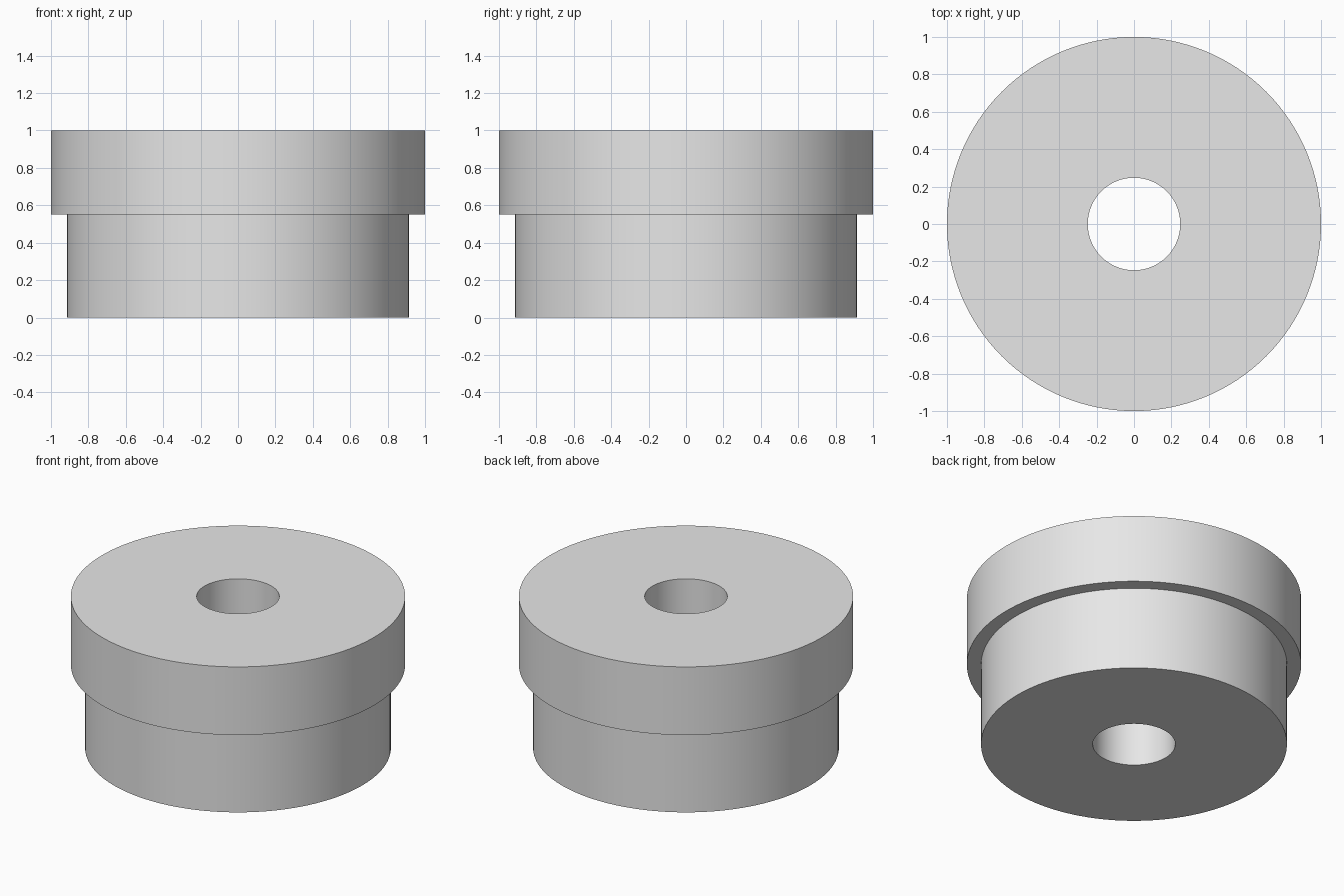
import bpy, bmesh, math

if "Cube" in bpy.data.objects:
    bpy.data.objects.remove(bpy.data.objects["Cube"])

SEGMENTS = 128
BORE, BODY, FLANGE = 0.247, 0.915, 1.0
STEP, TOP = 0.55, 1.0

# Single flat grey
grey = bpy.data.materials.new("plain grey")
grey.diffuse_color = (0.8, 0.8, 0.8, 1.0)
grey.use_nodes = True
grey.node_tree.nodes["Principled BSDF"].inputs["Base Color"].default_value = grey.diffuse_color


def lathe(name, profile):
    """Revolve a closed (radius, height) profile around the z axis."""
    bm = bmesh.new()
    rings = []
    for r, z in profile:
        rings.append([bm.verts.new((r * math.cos(a), r * math.sin(a), z))
                      for a in (2 * math.pi * i / SEGMENTS for i in range(SEGMENTS))])
    for k, ring in enumerate(rings):
        nxt = rings[(k + 1) % len(rings)]
        for i in range(SEGMENTS):
            j = (i + 1) % SEGMENTS
            bm.faces.new((ring[i], ring[j], nxt[j], nxt[i]))
    bmesh.ops.recalc_face_normals(bm, faces=bm.faces)
    mesh = bpy.data.meshes.new(name)
    bm.to_mesh(mesh)
    bm.free()
    mesh.materials.append(grey)
    obj = bpy.data.objects.new(name, mesh)
    bpy.context.collection.objects.link(obj)
    bpy.ops.object.select_all(action='DESELECT')
    obj.select_set(True)
    bpy.context.view_layer.objects.active = obj
    bpy.ops.object.shade_smooth_by_angle(angle=math.radians(30))
    return obj


# Flanged bushing: narrower body, wide flange on top, bore right through
lathe("flanged_bushing", [(BORE, 0), (BODY, 0), (BODY, STEP),
                          (FLANGE, STEP), (FLANGE, TOP), (BORE, TOP)])
